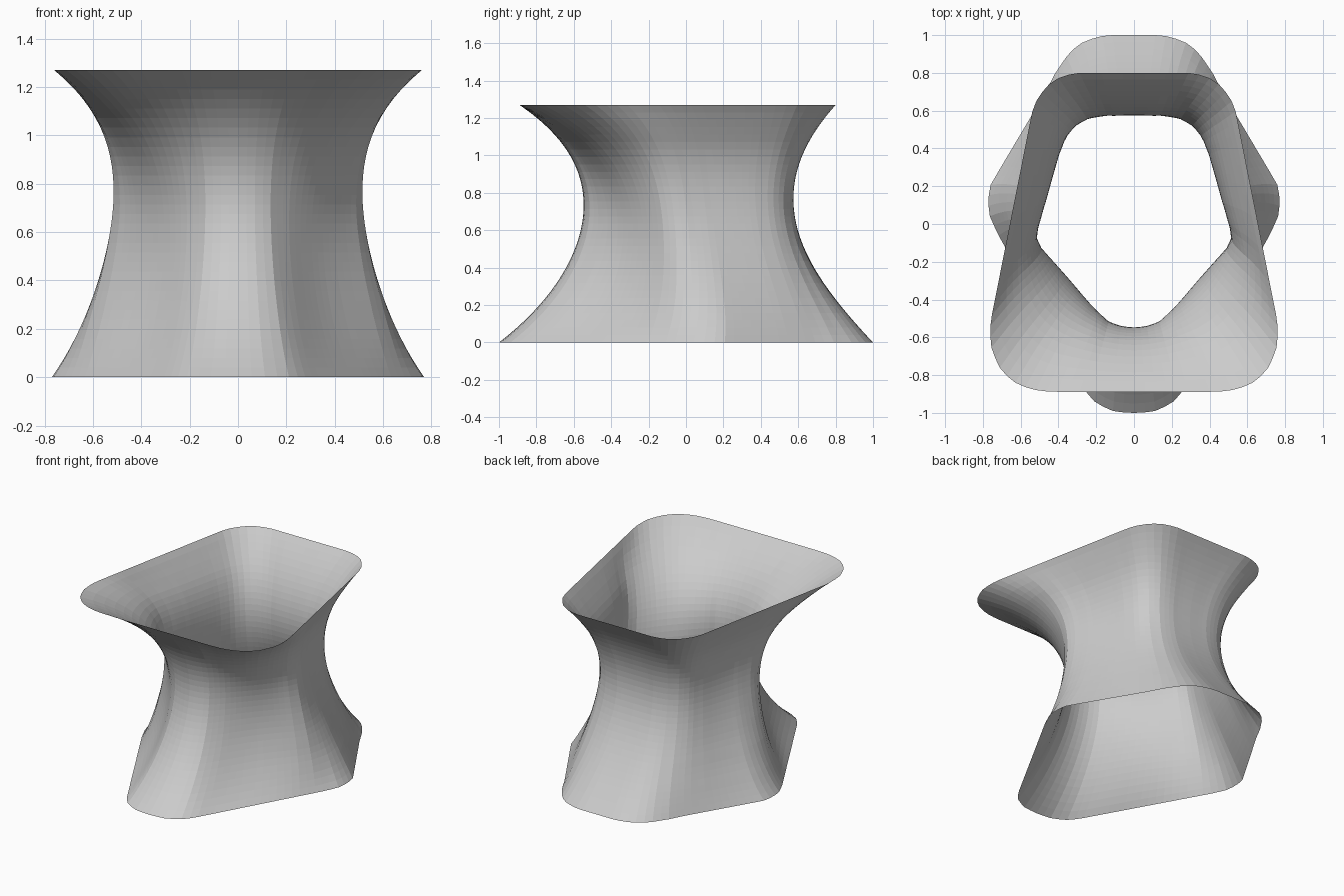
import bpy, bmesh, math

if "Cube" in bpy.data.objects:
    bpy.data.objects.remove(bpy.data.objects["Cube"])

N, ROWS, H = 96, 32, 1.27

# Right halves of the two rims and the waist, from back centre to front centre
BOTTOM = [(0, 1), (.15, 1), (.26, .97), (.34, .91), (.42, .79), (.46, .71), (.72, .27),
          (.76, .20), (.77, .12), (.76, .04), (.72, -.05), (.26, -.88), (.20, -.95),
          (.10, -.995), (0, -1)]
WAIST = [(0, .58), (.15, .578), (.24, .56), (.31, .52), (.36, .46), (.40, .37), (.49, .10),
         (.515, 0), (.518, -.06), (.49, -.12), (.42, -.20), (.21, -.44), (.13, -.52),
         (.06, -.545), (0, -.55)]
TOP = [(0, .8), (.29, .8), (.38, .785), (.45, .74), (.51, .67), (.54, .59), (.76, -.52),
       (.76, -.64), (.72, -.75), (.65, -.83), (.55, -.875), (.45, -.888), (0, -.89)]

# Silhouette half-width, back and front reach at a few heights
Z_KEYS = (0, .32, .70, 1.0, H)
WIDTH = (.77, .605, .517, .555, .76)
BACK = (1, .735, .578, .622, .80)
FRONT = (-1, -.69, -.548, -.62, -.89)


def profile(vals, z):
    """Smooth polynomial through the silhouette samples."""
    total = 0
    for i, v in enumerate(vals):
        for j, zj in enumerate(Z_KEYS):
            if j != i:
                v *= (z - zj) / (Z_KEYS[i] - zj)
        total += v
    return total


def rim(half):
    """Evenly resample half an outline and mirror it into a closed ring."""
    lens = [math.dist(a, b) for a, b in zip(half, half[1:])]
    pts = []
    for k in range(N // 2 + 1):
        s, i = sum(lens) * k / (N // 2), 0
        while i < len(lens) - 1 and s > lens[i]:
            s -= lens[i]
            i += 1
        f = min(1, s / lens[i])
        (x0, y0), (x1, y1) = half[i], half[i + 1]
        pts.append((x0 + (x1 - x0) * f, y0 + (y1 - y0) * f))
    return pts + [(-x, y) for x, y in pts[-2:0:-1]]


def fit(ring, w, f, b):
    """Stretch a ring to half-width w and depth range f..b."""
    xm = max(p[0] for p in ring)
    y0, y1 = min(p[1] for p in ring), max(p[1] for p in ring)
    return [(x * w / xm, f + (y - y0) * (b - f) / (y1 - y0)) for x, y in ring]


shapes = [fit(rim(half), 1, -1, 1) for half in (BOTTOM, WAIST, TOP)]


def section(t):
    """Blend the three outlines, then fit the result to the silhouettes."""
    weights = ((1 - t) * (1 - 2 * t), 4 * t * (1 - t), t * (2 * t - 1))
    ring = [tuple(sum(w * p[a] for w, p in zip(weights, pts)) for a in (0, 1))
            for pts in zip(*shapes)]
    z = H * t
    return [(x, y, z) for x, y in fit(ring, *(profile(v, z) for v in (WIDTH, FRONT, BACK)))]


# Open waisted shell
bm = bmesh.new()
rows = [[bm.verts.new(p) for p in section(r / ROWS)] for r in range(ROWS + 1)]
for lo, hi in zip(rows, rows[1:]):
    for k in range(N):
        j = (k + 1) % N
        bm.faces.new((lo[k], hi[k], hi[j], lo[j]))
bm.normal_update()
mesh = bpy.data.meshes.new("waisted_shell")
bm.to_mesh(mesh)
bm.free()
shell = bpy.data.objects.new("waisted_shell", mesh)
bpy.context.collection.objects.link(shell)
